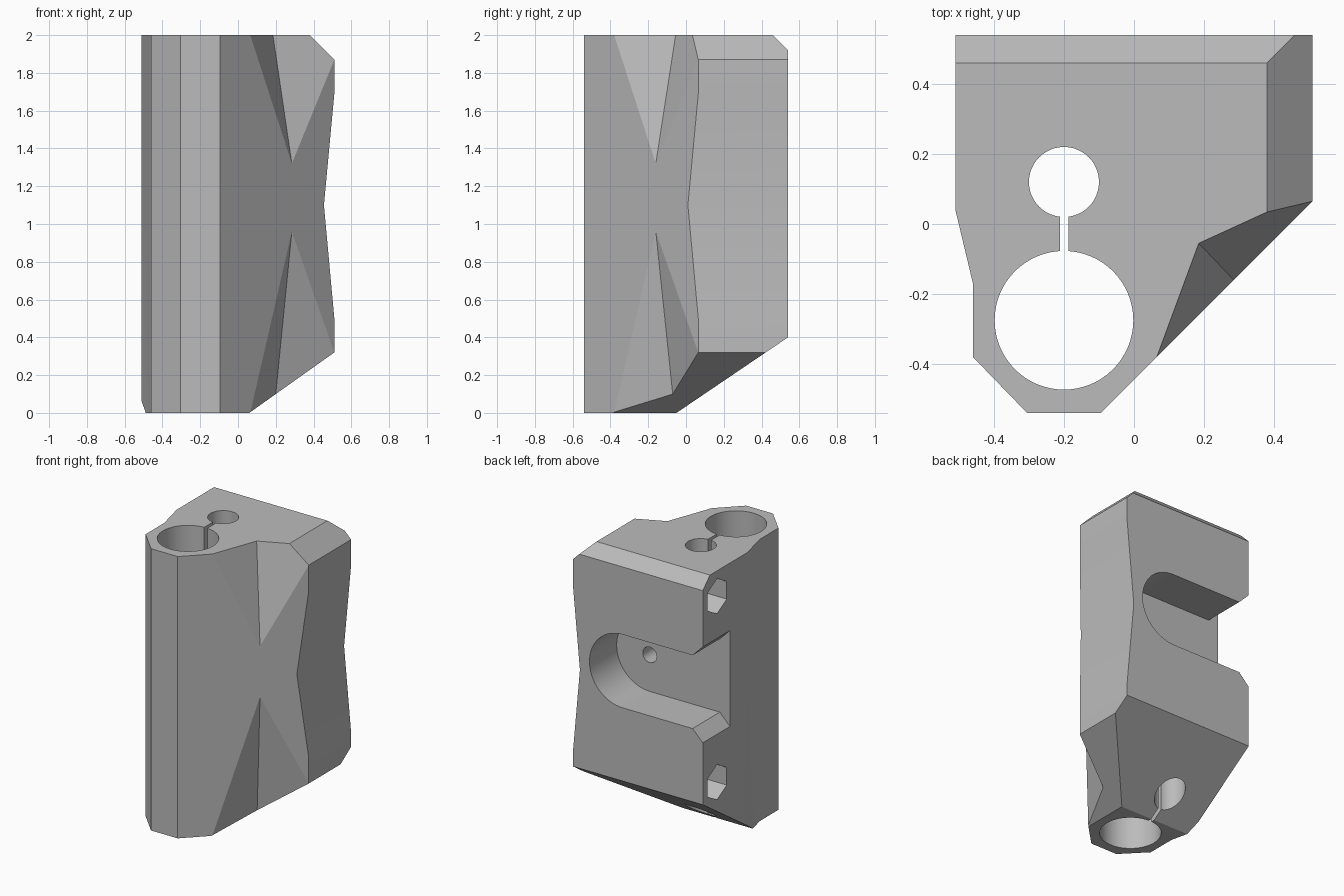
import bpy, bmesh
from math import sin, cos, pi
from mathutils import Vector

cube = bpy.data.objects.get("Cube")
if cube:
    bpy.data.objects.remove(cube)

grey = bpy.data.materials.new("plain_grey")
grey.use_nodes = True
colour = (0.5, 0.5, 0.5, 1)
grey.diffuse_color = colour
grey.node_tree.nodes["Principled BSDF"].inputs["Base Color"].default_value = colour


def make_object(name, bm):
    bmesh.ops.recalc_face_normals(bm, faces=bm.faces)
    mesh = bpy.data.meshes.new(name)
    bm.to_mesh(mesh)
    bm.free()
    mesh.materials.append(grey)
    obj = bpy.data.objects.new(name, mesh)
    bpy.context.collection.objects.link(obj)
    return obj


def prism(name, profile, axis, start, end):
    """Extrude a 2D profile along an axis."""
    def place(p, t):
        co = list(p)
        co.insert("xyz".index(axis), t)
        return co
    bm = bmesh.new()
    face = bm.faces.new([bm.verts.new(place(p, start)) for p in profile])
    new = bmesh.ops.extrude_face_region(bm, geom=[face])["geom"]
    shift = Vector(place((0, 0), end - start))
    bmesh.ops.translate(bm, vec=shift, verts=[g for g in new if isinstance(g, bmesh.types.BMVert)])
    return make_object(name, bm)


def arc(cx, cy, r, n, a0=0.0, a1=2 * pi, closed=True):
    steps = n if closed else n - 1
    return [(cx + r * cos(a0 + (a1 - a0) * i / steps),
             cy + r * sin(a0 + (a1 - a0) * i / steps)) for i in range(n)]


def carve(body, cutter):
    cutter.hide_render = True
    mod = body.modifiers.new("carve", "BOOLEAN")
    mod.operation, mod.solver, mod.object = "DIFFERENCE", "EXACT", cutter
    bpy.context.view_layer.objects.active = body
    bpy.ops.object.modifier_apply(modifier=mod.name)
    bpy.data.objects.remove(cutter)


def groove(name, apex, valley, left, right):
    """Tapered V groove that widens from an apex on the slanted face."""
    apex = Vector(apex)
    points = [apex] + [apex + (Vector(p) - apex) * 1.5 for p in (valley, left, right)]
    points.append((points[2] + points[3]) / 2 + Vector((0.3, -0.3, 0)))
    bm = bmesh.new()
    for p in points:
        bm.verts.new(p)
    bmesh.ops.convex_hull(bm, input=bm.verts)
    return make_object(name, bm)


# Main block
body = prism("clamp_block", [(-0.51, 0.54), (0.51, 0.54), (0.51, 0.065), (-0.095, -0.54),
                             (-0.305, -0.54), (-0.46, -0.38), (-0.46, -0.17), (-0.51, 0.04)],
             "z", 0, 2)

# Sloped underside, top bevels and waisted side
carve(body, prism("back_slope", [(-0.35, -0.203), (0.9, 0.644), (0.9, -0.5)], "x", -1, 1))
carve(body, prism("side_slope", [(-0.24, -0.213), (1.06, 0.711), (1.06, -0.5)], "y", -1, 1))
carve(body, prism("back_bevel", [(0.36, 2.1), (0.66, 1.8), (0.66, 2.1)], "x", -1, 1))
carve(body, prism("side_bevel", [(0.28, 2.1), (0.68, 1.7), (0.68, 2.1)], "y", -1, 1))
carve(body, prism("side_waist", [(0.51, 0.5), (0.455, 1.1), (0.51, 1.69), (0.7, 1.69), (0.7, 0.5)],
                  "y", -1, 1))

# Tapered grooves on the slanted face
carve(body, groove("upper_groove", (0.285, -0.16, 1.32), (0.185, -0.055, 2),
                   (0.065, -0.38, 2), (0.51, 0.065, 1.87)))
carve(body, groove("lower_groove", (0.285, -0.16, 0.96), (0.19, -0.06, 0),
                   (0.065, -0.38, 0), (0.51, 0.065, 0.32)))

# Vertical bores joined by a thin slit
carve(body, prism("large_bore", arc(-0.2, -0.275, 0.198, 64), "z", -0.5, 2.5))
carve(body, prism("small_bore", arc(-0.2, 0.12, 0.1, 48), "z", -0.5, 2.5))
carve(body, prism("slit", [(-0.211, -0.15), (-0.187, -0.15), (-0.187, 0.08), (-0.211, 0.08)],
                  "z", -0.5, 2.5))

# Round-ended slot in the back, flared at its open end
mid = 1.18
slot = [(-0.6, mid - 0.43), (-0.43, mid - 0.26)]
slot += arc(0.12, mid, 0.26, 33, -pi / 2, pi / 2, False)
slot += [(-0.43, mid + 0.26), (-0.6, mid + 0.43)]
carve(body, prism("back_slot", slot, "y", 0.235, 0.8))
carve(body, prism("screw_hole", arc(0.12, mid, 0.055, 24), "y", 0.0, 0.4))

# Hexagonal pockets in the side
for z in (0.5, 1.82):
    carve(body, prism("hex_pocket", arc(0.38, z, 0.125, 6, pi / 6, pi / 6 + 2 * pi), "x", -0.7, -0.06))

bpy.ops.object.select_all(action="DESELECT")
body.select_set(True)
bpy.context.view_layer.objects.active = body
bpy.ops.object.shade_smooth_by_angle(angle=pi / 6)
